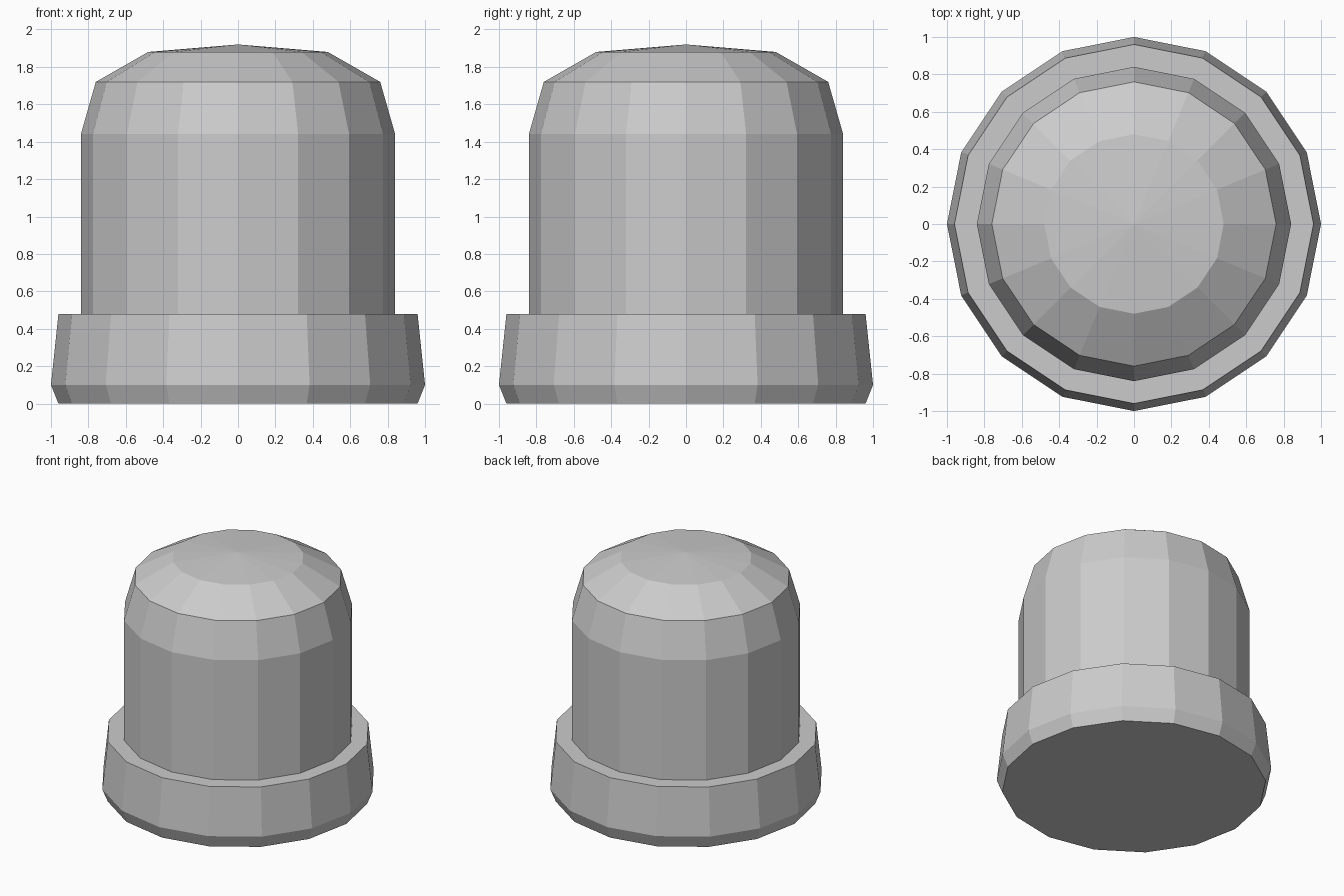
import bpy, bmesh
from math import sin, cos, pi

if "Cube" in bpy.data.objects:
    bpy.data.objects.remove(bpy.data.objects["Cube"])

SIDES = 16


def lathe(name, profile):
    """Revolve (radius, z) points about z; flat-faced and closed at both ends."""
    bm = bmesh.new()
    rings = []
    for r, z in profile:
        if r == 0:
            rings.append([bm.verts.new((0, 0, z))] * SIDES)
        else:
            rings.append([bm.verts.new((r * cos(2 * pi * i / SIDES),
                                        r * sin(2 * pi * i / SIDES), z))
                          for i in range(SIDES)])
    for low, high in zip(rings, rings[1:]):
        for i in range(SIDES):
            j = (i + 1) % SIDES
            corners = [low[i], low[j], high[j], high[i]]
            bm.faces.new(list(dict.fromkeys(corners)))
    # Flat caps where the profile does not end on the axis
    if profile[0][0] > 0:
        bm.faces.new(rings[0][::-1])
    if profile[-1][0] > 0:
        bm.faces.new(rings[-1])
    bmesh.ops.recalc_face_normals(bm, faces=bm.faces)
    mesh = bpy.data.meshes.new(name)
    bm.to_mesh(mesh)
    bm.free()
    obj = bpy.data.objects.new(name, mesh)
    bpy.context.collection.objects.link(obj)
    return obj


# Wide collar at the bottom
lathe("base_collar", [(0.96, 0), (1.0, 0.10), (0.96, 0.48)])

# Domed cap, seated slightly into the collar
lathe("domed_cap", [(0.84, 0.46), (0.84, 1.44), (0.76, 1.72),
                    (0.48, 1.88), (0, 1.92)])
